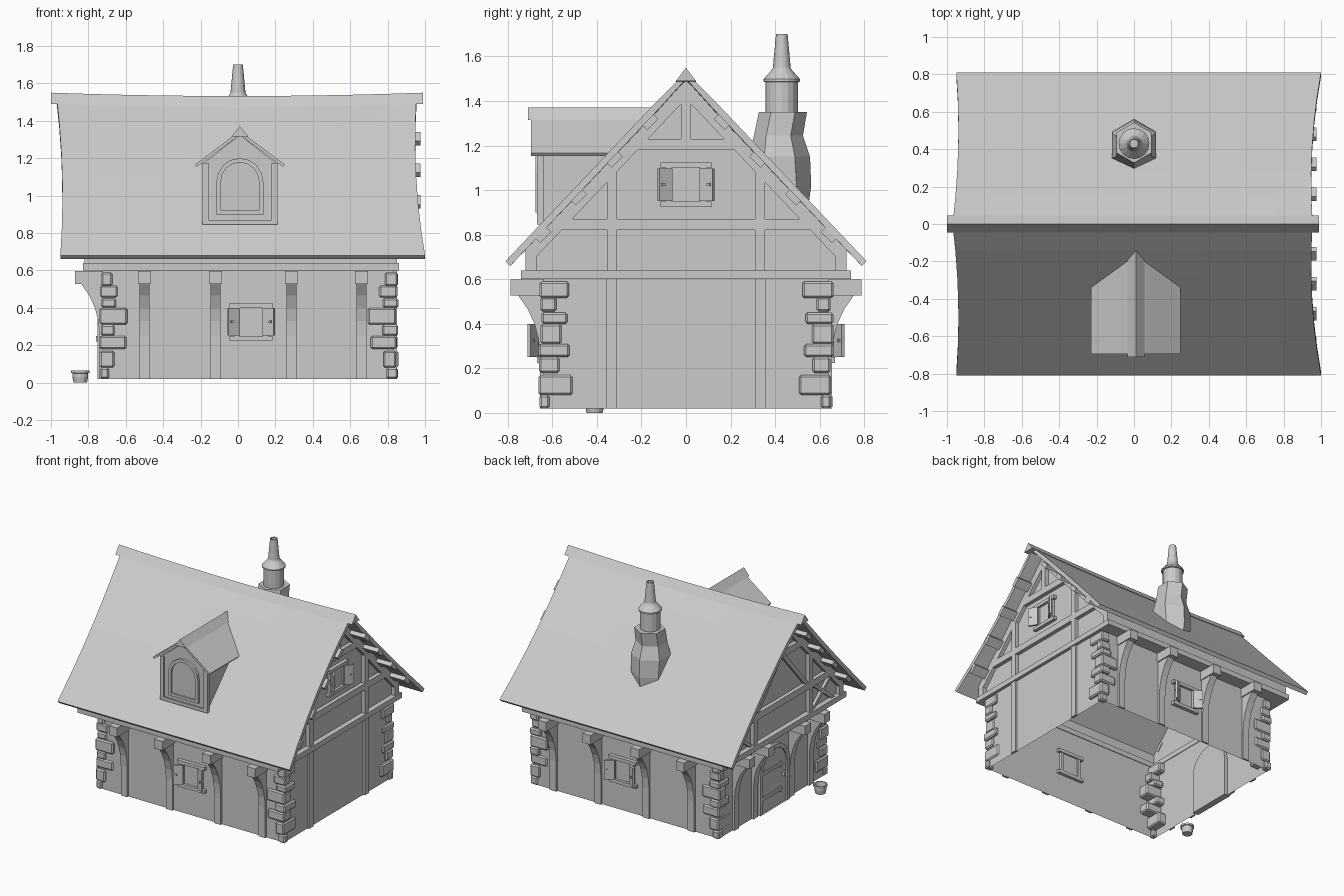
import bpy, bmesh, math, random
from mathutils import Matrix, Vector

if "Cube" in bpy.data.objects:
    bpy.data.objects.remove(bpy.data.objects["Cube"])

random.seed(4)
# Wall frames: local u runs along the wall, -d points outward, w is up
FRONT, RIGHT, BACK, LEFT = [Matrix.Rotation(math.radians(a), 4, 'Z') for a in (0, 90, 180, -90)]


def mesh(name, verts, faces, m=FRONT, thick=0, bevel=0):
    me = bpy.data.meshes.new(name)
    bm = bmesh.new()
    vs = [bm.verts.new(m @ Vector(v)) for v in verts]
    for f in faces:
        bm.faces.new([vs[i] for i in f])
    bmesh.ops.recalc_face_normals(bm, faces=bm.faces)
    bm.to_mesh(me)
    bm.free()
    ob = bpy.data.objects.new(name, me)
    bpy.context.collection.objects.link(ob)
    if thick:
        mod = ob.modifiers.new("thickness", 'SOLIDIFY')
        mod.thickness, mod.offset = thick, 0
    if bevel:
        mod = ob.modifiers.new("bevel", 'BEVEL')
        mod.width, mod.segments = bevel, 1
    return ob


def prism(name, pts, a, b, m=FRONT, side=False, caps=True, bevel=0):
    """Outline (u, w) extruded along d, or outline (d, w) extruded along u if side."""
    n = len(pts)
    vs = [((c, p, q) if side else (p, c, q)) for c in (a, b) for p, q in pts]
    fs = [(i, (i + 1) % n, n + (i + 1) % n, n + i) for i in range(n)]
    if caps:
        fs += [tuple(range(n)), tuple(range(n, 2 * n))]
    return mesh(name, vs, fs, m, bevel=bevel)


def box(name, u0, u1, d0, d1, w0, w1, m=FRONT, bevel=0):
    return prism(name, [(u0, w0), (u1, w0), (u1, w1), (u0, w1)], d0, d1, m, bevel=bevel)


def ring(name, outer, inner, a, b, m=FRONT):
    n = len(outer)
    vs = [(p, c, q) for c in (a, b) for p, q in outer + inner]
    fs = []
    for i in range(n):
        j = (i + 1) % n
        k = 2 * n
        fs += [(i, j, n + j, n + i), (k + i, k + j, k + n + j, k + n + i),
               (i, j, k + j, k + i), (n + i, n + j, k + n + j, k + n + i)]
    return mesh(name, vs, fs, m)


def arch(cx, half, w0, w1, n=8):
    pts = [(cx - half, w0), (cx + half, w0)]
    return pts + [(cx + half * math.cos(math.pi * i / n), w1 - half + half * math.sin(math.pi * i / n))
                  for i in range(n + 1)]


def lathe(name, profile, n, cx, cy, turn=0.0):
    vs = [(cx + r * math.cos(turn + 2 * math.pi * i / n), cy + o + r * math.sin(turn + 2 * math.pi * i / n), z)
          for r, z, o in profile for i in range(n)]
    k = len(profile)
    fs = [(a * n + i, a * n + (i + 1) % n, (a + 1) * n + (i + 1) % n, (a + 1) * n + i)
          for a in range(k - 1) for i in range(n)]
    fs += [tuple(range(n)), tuple(range((k - 1) * n, k * n))]
    return mesh(name, vs, fs)


def roof_z(y):
    return 1.535 - 1.056 * abs(y)


# Ground floor walls, open at the bottom
wall = [(-.725, -.64), (.835, -.64), (.835, .64), (-.725, .64)]
mesh("lower_walls", [(x, y, z) for z in (.02, .61) for x, y in wall],
     [(i, (i + 1) % 4, 4 + (i + 1) % 4, 4 + i) for i in range(4)])

# Corner stones: z range, reach along x, reach along y
layers = [(.08, .17, .08, .15), (.18, .25, .14, .09), (.25, .31, .08, .13), (.31, .40, .15, .09),
          (.40, .45, .08, .12), (.455, .52, .09, .07), (.515, .59, .07, .135), (.02, .08, .05, .05)]
for cx, sx in ((-.735, 1), (.85, -1)):
    for cy, sy in ((-.655, 1), (.655, -1)):
        for z0, z1, wx, wy in layers:
            j = [random.uniform(-.008, .006) for _ in range(4)]
            box("corner_stone", cx + sx * j[0], cx + sx * (wx + j[1]), cy + sy * j[2],
                cy + sy * (wy + j[3]), z0, z1, bevel=.009)


# Wall posts with curved brackets under the overhang
def bracket(u, d, m):
    curve = [(0, .02), (-.015, .02), (-.015, .25), (-.022, .33), (-.04, .40), (-.07, .465), (-.115, .53), (0, .53)]
    prism("bracket", [(d + p, q) for p, q in curve], u - .027, u + .027, m, side=True)
    box("bracket_head", u - .035, u + .035, d - .147, d, .528, .598, m)


for x in (-.5, -.12, .285, .66):
    bracket(x, -.64, FRONT)
    bracket(-x, -.64, BACK)
for y in (-.45, -.22, .22, .45):
    bracket(y, -.725, LEFT)
for y in (-.335, .335):
    box("side_post", y - .025, y + .025, -.85, -.83, .02, .6, RIGHT)

# Floor beam all round
for s in (FRONT, BACK):
    mirror = 1 if s is FRONT else -1
    u0, u1 = sorted((-.83 * mirror, .86 * mirror))
    box("floor_beam_long", u0, u1, -.74, -.635, .6, .64, s)
box("floor_beam_right", -.74, .74, -.86, -.82, .6, .64, RIGHT)
box("floor_beam_left", -.74, .74, -.83, -.72, .6, .64, LEFT)
for s in (-1, 1):
    box("upper_side_wall", -.81, .845, s * .72, s * .70, .63, .755)


# Gable walls with timber framing
def gable(m, d, braces):
    prism("gable_wall", [(-.72, .62), (.72, .62), (.72, .735), (0, 1.495), (-.72, .735)], -d, -d + .015, m)
    t = (-d - .03, -d)
    for s in (-1, 1):
        prism("gable_rafter", [(s * .72, .735), (0, 1.495), (0, 1.41), (s * .72, .65)], *t, m)
        box("gable_post", s * .31, s * .355, *t, .64, 1.10, m)
        box("gable_end_post", s * .67, s * .72, *t, .64, .73, m)
        if braces:
            for a, b in ((.64, .83), (.83, .64)):
                prism("gable_brace", [(s * .35, a), (s * .39, a), (s * .63, b), (s * .59, b)], -d - .02, -d, m)
            prism("gable_brace", [(s * .27, .87), (s * .31, .87), (s * .04, 1.18), (0, 1.18)], -d - .02, -d, m)
    box("gable_beam_low", -.587, .587, *t, .82, .87, m)
    box("gable_beam_high", -.25, .25, *t, 1.18, 1.23, m)
    box("gable_king_post", -.022, .022, *t, 1.23, 1.45, m)


gable(RIGHT, .82, False)
gable(LEFT, .79, True)

# Purlin ends below the roof overhang
for s in (-1, 1):
    for y in (.16, .32, .48, .64):
        z = 1.305 - 1.056 * (y - .16)
        quad = [(s * (y + p), z + q) for p, q in ((-.036, .014), (.014, -.036), (.036, -.014), (-.014, .036))]
        prism("purlin_end", quad, .80, .975, side=True)
        prism("purlin_end", quad, -.92, -.77, side=True)

# Main roof: swayed sheet with flared ends
nx, nv = 10, 12
rv = []
for j in range(nv + 1):
    v = j / nv * 2 - 1
    t = abs(v)
    left = -.97 + .10 * t - .08 * t * t
    right = .955 - .055 * t + .10 * t * t
    for i in range(nx + 1):
        f = i / nx
        sag = .02 * (1 - (2 * f - 1) ** 2) * (1 - t)
        rv.append((left + (right - left) * f, .80 * v, roof_z(.80 * v) - .02 - sag))
w = nx + 1
mesh("main_roof", rv, [(j * w + i, j * w + i + 1, j * w + w + i + 1, j * w + w + i)
                       for j in range(nv) for i in range(nx)], thick=.03)

# Ridge cap following the sway
cap = []
for i in range(nx + 1):
    f = i / nx
    sag = .018 * (1 - (2 * f - 1) ** 2)
    cap += [(-1 + 1.99 * f, y, z - sag) for y, z in ((-.045, 1.49), (0, 1.55), (.045, 1.49))]
mesh("ridge_cap", cap, [(3 * i + a, 3 * i + b, 3 * i + 3 + b, 3 * i + 3 + a) for i in range(nx)
                        for a, b in ((0, 1), (1, 2), (2, 0))] + [(0, 1, 2), (3 * nx, 3 * nx + 1, 3 * nx + 2)])


# Shuttered windows
def window(u, d, w, m):
    box("window_pane", u - .065, u + .065, -d - .008, -d + .012, w - .075, w + .075, m)
    for s in (-1, 1):
        box("window_jamb", u + s * .065, u + s * .09, -d - .022, -d + .02, w - .085, w + .085, m)
        z = w + s * .0875
        box("window_rail", u - .115, u + .115, -d - .028, -d + .025, z - .0125, z + .0125, m)
        hinge = m @ Matrix.Translation((u + s * .068, -d - .022, w)) @ Matrix.Rotation(s * math.radians(-32), 4, 'Z')
        x0, x1 = sorted((0, s * .07))
        box("shutter", x0, x1, -.014, 0, -.073, .073, hinge)
        box("shutter_knob", s * .05 - .007, s * .05 + .007, -.022, .008, -.007, .007, hinge)


window(.07, .64, .325, FRONT)
window(-.07, .64, .325, BACK)
window(0, .82, 1.025, RIGHT)

# Door with frame and strap hinges
prism("door", arch(0, .15, .02, .47), -.737, -.70, LEFT)
ring("door_frame", arch(0, .178, .02, .498), arch(0, .148, .021, .468), -.75, -.70, LEFT)
for z in (.13, .32):
    box("door_hinge", -.14, .06, -.745, -.735, z - .012, z + .012, LEFT)
    prism("door_hinge_tip", [(.05, z), (.075, z - .025), (.10, z), (.075, z + .025)], -.745, -.735, LEFT)
box("door_handle", .10, .118, -.76, -.735, .22, .25, LEFT)

# Dormer
c = .01
prism("dormer_front", [(c - .19, .845), (c + .19, .845), (c + .19, 1.175), (c, 1.325), (c - .19, 1.175)], -.655, -.635)
for s in (-1, 1):
    prism("dormer_cheek", [(-.65, .845), (-.65, 1.18), (-.33, 1.18)], c + s * .165, c + s * .185, side=True)
    box("dormer_post", c + s * .168, c + s * .2, -.668, -.64, .845, 1.175)
    mesh("dormer_roof", [(c + s * .235, -.695, 1.16), (c, -.695, 1.335), (c, -.17, 1.335), (c + s * .235, -.33, 1.16)],
         [(0, 1, 2, 3)], thick=.016)
box("dormer_sill", c - .17, c + .17, -.668, -.64, .845, .87)
prism("dormer_ridge", [(c - .046, 1.315), (c, 1.37), (c + .046, 1.315)], -.71, -.14)
ring("dormer_window_frame", arch(c, .125, .90, 1.20), arch(c, .102, .92, 1.177), -.675, -.65)
prism("dormer_glass", arch(c, .103, .92, 1.178), -.66, -.65)

# Chimney: rough six-sided stack, round flue and tapered pot
lathe("chimney_stack", [(.12, .93, 0), (.132, 1.02, 0), (.137, 1.15, -.01), (.11, 1.245, -.015),
                        (.108, 1.35, .005)], 6, 0, .43, math.pi / 2)
flue = lathe("chimney_flue", [(.072, 1.33, 0), (.072, 1.485, 0), (.082, 1.487, 0), (.082, 1.498, 0), (.045, 1.54, 0),
                              (.04, 1.55, 0), (.026, 1.70, 0), (.02, 1.70, 0), (.02, 1.66, 0)], 16, 0, .43)

# Bucket by the door
lathe("bucket", [(.036, 0, 0), (.042, .03, 0), (.042, .05, 0), (.05, .052, 0), (.05, .066, 0), (.041, .066, 0), (.035, .02, 0)], 12, -.843, -.41)
